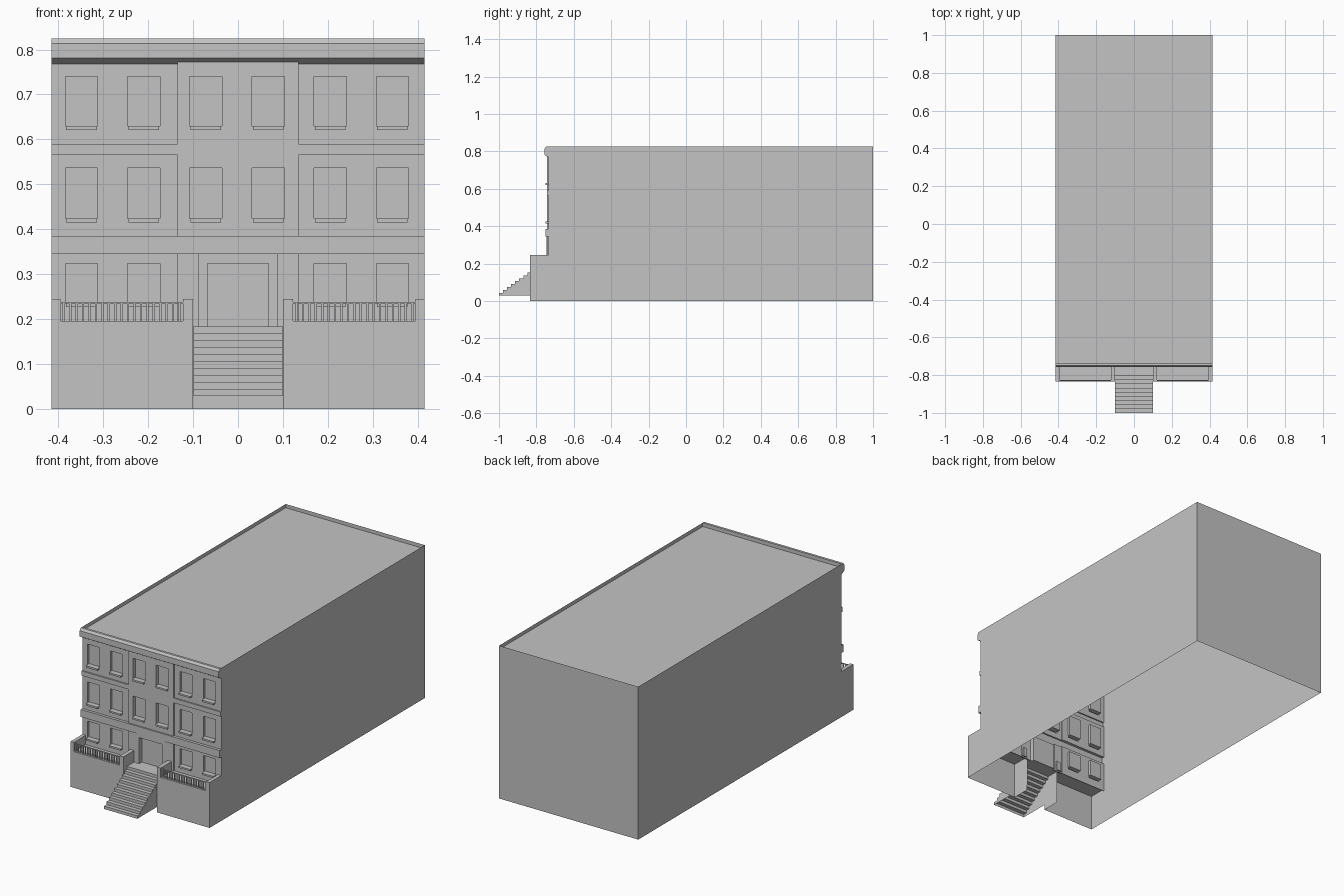
import bpy, bmesh

cube = bpy.data.objects.get("Cube")
if cube:
    bpy.data.objects.remove(cube, do_unlink=True)

stone = bpy.data.materials.new("grey_stone")
stone.use_nodes = True
GREY = (0.55, 0.55, 0.55, 1)
stone.diffuse_color = GREY
stone.node_tree.nodes["Principled BSDF"].inputs["Base Color"].default_value = GREY

W, BACK, TOP = 0.415, 1.0, 0.825      # half width, back wall, parapet top
WALL, PORCH = -0.735, -0.835          # facade and porch front planes


def add_object(name, bm):
    bmesh.ops.remove_doubles(bm, verts=bm.verts[:], dist=0.0001)
    mesh = bpy.data.meshes.new(name)
    bm.to_mesh(mesh)
    bm.free()
    mesh.materials.append(stone)
    obj = bpy.data.objects.new(name, mesh)
    bpy.context.scene.collection.objects.link(obj)
    return obj


def face(bm, *points):
    return bm.faces.new([bm.verts.new(p) for p in points])


def box(bm, x0, x1, y0, y1, z0, z1, skip=""):
    """Box shell; skip names open sides: b(ottom), k (back)."""
    if x0 > x1:
        x0, x1 = x1, x0
    face(bm, (x0, y0, z1), (x1, y0, z1), (x1, y1, z1), (x0, y1, z1))
    face(bm, (x0, y0, z0), (x1, y0, z0), (x1, y0, z1), (x0, y0, z1))
    face(bm, (x0, y1, z0), (x0, y0, z0), (x0, y0, z1), (x0, y1, z1))
    face(bm, (x1, y0, z0), (x1, y1, z0), (x1, y1, z1), (x1, y0, z1))
    if "b" not in skip:
        face(bm, (x0, y1, z0), (x1, y1, z0), (x1, y0, z0), (x0, y0, z0))
    if "k" not in skip:
        face(bm, (x1, y1, z0), (x0, y1, z0), (x0, y1, z1), (x1, y1, z1))


def prism(bm, profile, half):
    """Extrude a closed (y, z) profile across x with both ends capped."""
    left = [(-half, y, z) for y, z in profile]
    right = [(half, y, z) for y, z in profile]
    face(bm, *left)
    face(bm, *reversed(right))
    return left, right


# Hollow body: side walls, back wall, parapet and sunken roof, open below
bm = bmesh.new()
for x in (W, -W):
    order = 1 if x > 0 else -1
    face(bm, *[(x, WALL, 0.0), (x, BACK, 0.0), (x, BACK, TOP), (x, WALL, TOP)][::order])
face(bm, (W, BACK, 0), (-W, BACK, 0), (-W, BACK, TOP), (W, BACK, TOP))
roof = face(bm, (-W, WALL, TOP), (W, WALL, TOP), (W, BACK, TOP), (-W, BACK, TOP))
bmesh.ops.inset_region(bm, faces=[roof], thickness=0.042)
sunk = bmesh.ops.extrude_face_region(bm, geom=[roof])["geom"]
bmesh.ops.translate(bm, vec=(0, 0, -0.02), verts=[v for v in sunk if isinstance(v, bmesh.types.BMVert)])
if roof.is_valid:
    bm.faces.remove(roof)
add_object("building_shell", bm)

# Facade relief: each rule is (x0, x1, z0, z1, y), later rules win
CENTRE = 0.135
rules = [(-W, W, 0.183, 0.775, -0.742)]
for s in (-1, 1):
    a, b = sorted((s * CENTRE, s * W))
    for z0, z1 in ((0.183, 0.345), (0.385, 0.565), (0.59, 0.775)):
        rules.append((a, b, z0, z1, WALL))
rules.append((-W, W, 0.345, 0.385, -0.75))
rules.append((-0.088, 0.088, 0.183, 0.345, -0.746))
rules.append((-0.068, 0.068, 0.183, 0.324, -0.722))
for z0, z1 in ((0.236, 0.324), (0.424, 0.536), (0.63, 0.74)):
    for i in range(6):
        if z0 < 0.3 and i in (2, 3):
            continue
        x = -0.3485 + i * 0.1385
        rules.append((x - 0.036, x + 0.036, z0, z1, -0.722))
        rules.append((x - 0.034, x + 0.034, z0 - 0.009, z0, -0.751))

xs = sorted({round(v, 4) for r in rules for v in r[:2]})
zs = sorted({round(v, 4) for r in rules for v in r[2:4]})


def depth(i, j):
    if not (0 <= i < len(xs) - 1 and 0 <= j < len(zs) - 1):
        return WALL
    x, z = (xs[i] + xs[i + 1]) / 2, (zs[j] + zs[j + 1]) / 2
    return [y for x0, x1, z0, z1, y in rules if x0 < x < x1 and z0 < z < z1][-1]


bm = bmesh.new()
for i in range(-1, len(xs) - 1):
    for j in range(-1, len(zs) - 1):
        d, side, up = depth(i, j), depth(i + 1, j), depth(i, j + 1)
        x1, z1 = xs[i + 1], zs[j + 1]
        if i >= 0 and j >= 0:
            face(bm, (xs[i], d, zs[j]), (x1, d, zs[j]), (x1, d, z1), (xs[i], d, z1))
        if j >= 0 and d != side:
            face(bm, (x1, d, zs[j]), (x1, side, zs[j]), (x1, side, z1), (x1, d, z1))
        if i >= 0 and d != up:
            face(bm, (xs[i], d, z1), (x1, d, z1), (x1, up, z1), (xs[i], up, z1))
bmesh.ops.remove_doubles(bm, verts=bm.verts[:], dist=0.0001)
bmesh.ops.dissolve_limit(bm, angle_limit=0.01, verts=bm.verts[:], edges=bm.edges[:])
bmesh.ops.recalc_face_normals(bm, faces=bm.faces[:])
add_object("facade", bm)

# Cornice along the top of the facade
bm = bmesh.new()
left, right = prism(bm, [(WALL, 0.768), (-0.757, 0.781), (-0.757, 0.813),
                         (-0.748, TOP), (WALL, TOP)], W)
for k in range(4):
    face(bm, left[k], right[k], right[k + 1], left[k + 1])
bmesh.ops.recalc_face_normals(bm, faces=bm.faces[:])
add_object("cornice", bm)

# Porches with end piers and railings, one on each side of the stairs
INNER, FLOOR, PIER, RAIL = 0.1, 0.195, 0.245, 0.238
for s, label in ((1, "left"), (-1, "right")):
    bm = bmesh.new()
    box(bm, s * INNER, s * W, PORCH, WALL, 0, FLOOR, "bk")
    add_object(label + "_porch", bm)

    bm = bmesh.new()
    box(bm, s * INNER, s * 0.123, PORCH, WALL, FLOOR, PIER, "b")
    box(bm, s * 0.395, s * W, PORCH, WALL, FLOOR, PIER, "b")
    add_object(label + "_porch_piers", bm)

    bm = bmesh.new()
    box(bm, s * 0.123, s * 0.395, PORCH + 0.003, PORCH + 0.01, RAIL - 0.003, RAIL)
    count = 19
    for i in range(count):
        x = s * (0.123 + 0.272 * (i + 0.5) / count)
        box(bm, x - 0.0025, x + 0.0025, PORCH + 0.004, PORCH + 0.009, FLOOR, RAIL - 0.003, "b")
    add_object(label + "_porch_railing", bm)

# Entrance stairs and landing, open underneath
STEPS, LOW, LANDING = 10, 0.028, 0.183
rise, tread = (LANDING - LOW) / STEPS, 0.195 / (STEPS - 1)
profile = [(-1.0, LOW)]
for i in range(STEPS):
    y, z = -1 + i * tread, LOW + (i + 1) * rise
    profile += [(y, z), (y + tread if i < STEPS - 1 else WALL, z)]
profile.append((WALL, LOW))
bm = bmesh.new()
left, right = prism(bm, profile, 0.0995)
for k in range(len(profile) - 2):
    face(bm, left[k], right[k], right[k + 1], left[k + 1])
bmesh.ops.recalc_face_normals(bm, faces=bm.faces[:])
add_object("entrance_stairs", bm)
